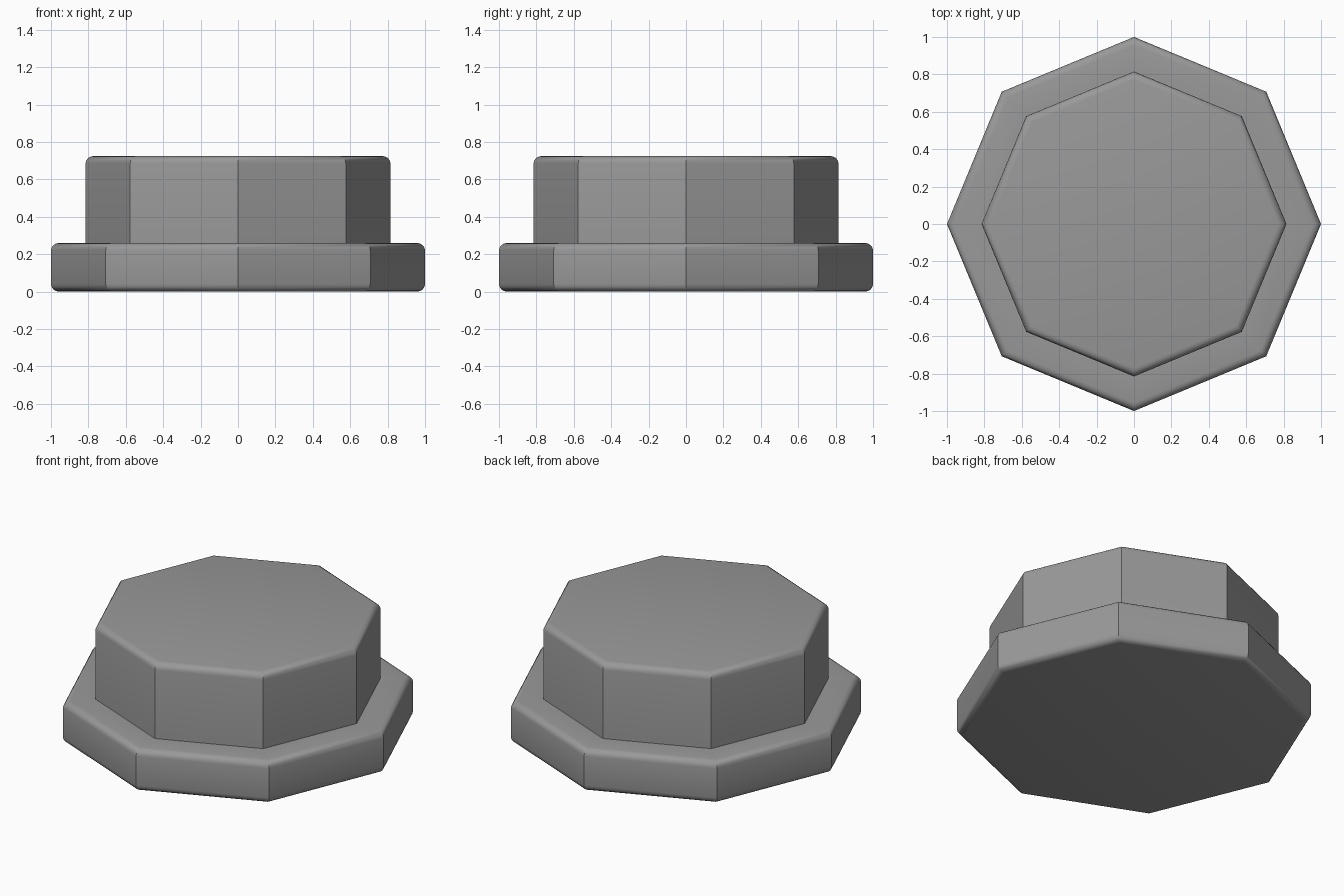
import bpy, bmesh
from math import sin, cos, pi, radians

if "Cube" in bpy.data.objects:
    bpy.data.objects.remove(bpy.data.objects["Cube"])

SIDES = 8
FILLET = 0.04
STEPS = 4
MITRE = 1 / cos(pi / SIDES)


def fillet(radius, z, start):
    """Quarter-round of the profile, running upward; radius is to a corner."""
    sign = 1 if start == 0 else -1
    pts = []
    for i in range(STEPS + 1):
        a = radians(start) + (pi / 2) * i / STEPS
        pts.append((radius - FILLET * MITRE * (1 - cos(a)),
                    z + sign * -FILLET + FILLET * sin(a)))
    return pts


def octagonal_turning(name, profile, material):
    """Sweep a profile round z in eight flat sides, capped at both ends."""
    bm = bmesh.new()
    rings = [[bm.verts.new((r * cos(2 * pi * k / SIDES), r * sin(2 * pi * k / SIDES), z))
              for k in range(SIDES)] for r, z in profile]
    for low, high in zip(rings, rings[1:]):
        for k in range(SIDES):
            n = (k + 1) % SIDES
            bm.faces.new((low[k], low[n], high[n], high[k]))
    bm.faces.new(rings[0][::-1])
    bm.faces.new(rings[-1])
    mesh = bpy.data.meshes.new(name)
    bm.to_mesh(mesh)
    bm.free()
    mesh.materials.append(material)
    obj = bpy.data.objects.new(name, mesh)
    bpy.context.collection.objects.link(obj)
    bpy.context.view_layer.objects.active = obj
    obj.select_set(True)
    bpy.ops.object.shade_smooth_by_angle(angle=radians(30))
    return obj


# Dark grey finish
dark_grey = bpy.data.materials.new("dark_grey")
dark_grey.diffuse_color = (0.32, 0.32, 0.32, 1)
dark_grey.use_nodes = True
dark_grey.node_tree.nodes["Principled BSDF"].inputs["Base Color"].default_value = dark_grey.diffuse_color

# Wide flange, then narrower raised block, as one stepped profile
octagonal_turning("stepped_octagonal_pedestal",
                  fillet(1.0, 0.0, -90) + fillet(1.0, 0.26, 0)
                  + [(0.815, 0.26)] + fillet(0.815, 0.725, 0),
                  dark_grey)
